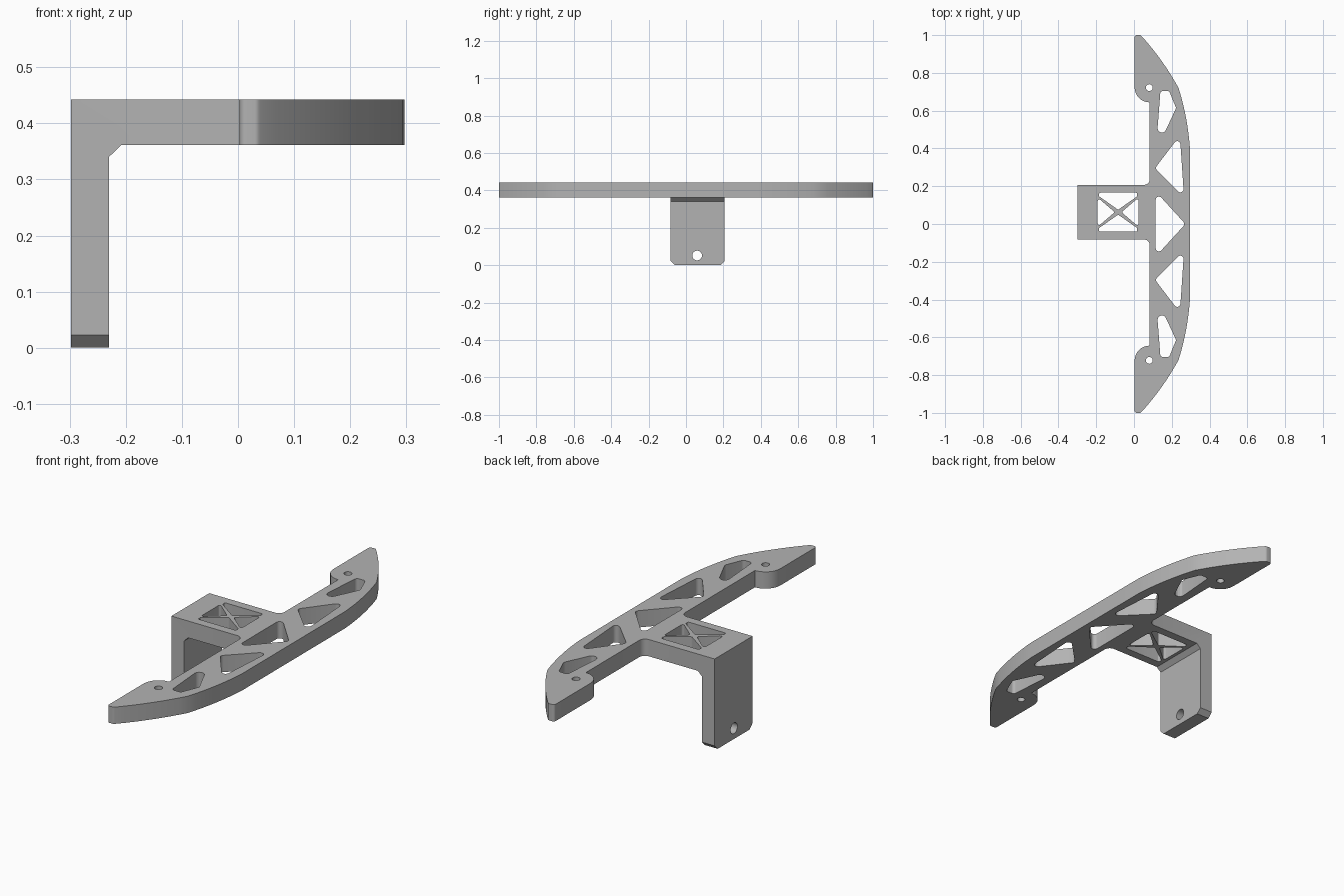
import bpy, bmesh, math
from mathutils import Vector

if "Cube" in bpy.data.objects:
    bpy.data.objects.remove(bpy.data.objects["Cube"])

grey = bpy.data.materials.new("plain grey")
grey.use_nodes = True
colour = (0.45, 0.45, 0.45, 1)
grey.diffuse_color = colour
grey.node_tree.nodes["Principled BSDF"].inputs["Base Color"].default_value = colour

BOTTOM, TOP = 0.361, 0.442          # plate heights
ARM_LOW, ARM_HIGH = -0.082, 0.207   # arm sides in y
ARM_MID = (ARM_LOW + ARM_HIGH) / 2
BACK, INNER = -0.298, -0.23         # leg faces in x


def rounded(corners, radius=None, steps=6):
    """Fillet a polygon; corners are (u, v) with a shared radius or (u, v, r)."""
    out = []
    for i, c in enumerate(corners):
        r = c[2] if len(c) > 2 else (radius or 0)
        p = Vector(c[:2])
        if not r:
            out.append(p)
            continue
        a = (Vector(corners[i - 1][:2]) - p).normalized()
        b = (Vector(corners[(i + 1) % len(corners)][:2]) - p).normalized()
        half = a.angle(b) / 2
        centre = p + (a + b).normalized() * (r / math.sin(half))
        start = p + a * (r / math.tan(half)) - centre
        end = p + b * (r / math.tan(half)) - centre
        sweep = math.pi - 2 * half
        for k in range(steps + 1):
            t = k / steps
            out.append(centre + (start * math.sin((1 - t) * sweep)
                                 + end * math.sin(t * sweep)) / math.sin(sweep))
    return out


def circle(u, v, r, n=24):
    return [Vector((u + r * math.cos(math.tau * k / n),
                    v + r * math.sin(math.tau * k / n))) for k in range(n)]


def bowed(p, q, bulge, n=8):
    """Points strictly between p and q on a shallow outward curve."""
    p, q = Vector(p), Vector(q)
    d = q - p
    side = Vector((-d.y, d.x)).normalized()
    return [tuple(p + d * (k / n) + side * bulge * 4 * (k / n) * (1 - k / n))
            for k in range(1, n)]


def flip(points):
    return [(p[0], -p[1], *p[2:]) for p in reversed(points)]


def prism(name, loops, place, depth):
    """Fill an outline with holes and extrude it."""
    bm = bmesh.new()
    for loop in loops:
        vs = [bm.verts.new(place(*p)) for p in loop]
        for i, v in enumerate(vs):
            bm.edges.new((vs[i - 1], v))
    bmesh.ops.triangle_fill(bm, edges=bm.edges[:], use_beauty=True)
    res = bmesh.ops.extrude_face_region(bm, geom=bm.faces[:])
    moved = [g for g in res["geom"] if isinstance(g, bmesh.types.BMVert)]
    bmesh.ops.translate(bm, verts=moved, vec=depth)
    bmesh.ops.recalc_face_normals(bm, faces=bm.faces[:])
    mesh = bpy.data.meshes.new(name)
    bm.to_mesh(mesh)
    bm.free()
    mesh.materials.append(grey)
    obj = bpy.data.objects.new(name, mesh)
    bpy.context.collection.objects.link(obj)
    return obj


# Outline of one wing, from the inner edge round the tip to the outer edge
shoulder, outer, tip = (0.236, 0.72), (0.297, 0.39), (0.04, 0.995)
wing = [(0.083, 0.644), (0.003, 0.644, 0.079), (0.003, 1.0, 0.012),
        (0.034, 1.0, 0.012), tip]
wing += bowed(tip, shoulder, 0.01) + [shoulder]
wing += bowed(shoulder, outer, 0.01) + [outer]
arm = [(0.083, ARM_LOW, 0.03), (BACK, ARM_LOW), (BACK, ARM_HIGH), (0.083, ARM_HIGH, 0.03)]
outline = rounded(wing + flip(wing) + arm)

# Lightening holes along the bow
holes = [rounded([(0.115, 0.172), (0.272, 0), (0.115, -0.172)], 0.017)]
middle = [(0.111, 0.295), (0.243, 0.468), (0.265, 0.14)]
end = [(0.14, 0.704, 0.015), (0.186, 0.704, 0.015), (0.223, 0.614, 0.015), (0.115, 0.382, 0.023)]
for side in (list, flip):
    holes += [rounded(side(middle), 0.017), rounded(side(end))]
for s in (1, -1):
    holes.append(circle(0.081, 0.722 * s, 0.018))

# Cross-braced window in the arm
cx = -0.084
for s in (1, -1):
    slot = [(-0.101, 0.103), (0.101, 0.103), (0.101, 0.084), (0, 0.013), (-0.101, 0.084)]
    wedge = [(0.108, 0.077), (0.108, -0.077), (0.018, 0)]
    holes.append(rounded([(cx + u, ARM_MID + v * s) for u, v in slot], 0.007))
    holes.append(rounded([(cx + u * s, ARM_MID + v) for u, v in wedge], 0.008))

frame = prism("bow_frame", [outline] + holes,
              lambda x, y: (x, y, BOTTOM), (0, 0, TOP - BOTTOM))

# Hanging leg with clipped lower corners and a bolt hole
c = 0.023
leg_outline = [(ARM_LOW, 0.4), (ARM_LOW, c), (ARM_LOW + c, 0),
               (ARM_HIGH - c, 0), (ARM_HIGH, c), (ARM_HIGH, 0.4)]
leg = prism("leg", [leg_outline, circle(ARM_MID - 0.003, 0.052, 0.026)],
            lambda y, z: (BACK, y, z), (INNER - BACK, 0, 0))

# Sloped strip in the inside corner
gusset = prism("gusset", [[(-0.25, 0.34), (INNER, 0.34), (-0.208, BOTTOM),
                           (-0.208, 0.38), (-0.25, 0.38)]],
               lambda x, z: (x, ARM_LOW, z), (0, ARM_HIGH - ARM_LOW, 0))

# Join into one solid bracket
bpy.context.view_layer.objects.active = frame
for part in (leg, gusset):
    mod = frame.modifiers.new("join", "BOOLEAN")
    mod.operation, mod.solver, mod.object = "UNION", "EXACT", part
    bpy.ops.object.modifier_apply(modifier=mod.name)
    bpy.data.objects.remove(part)

bpy.ops.object.select_all(action="DESELECT")
frame.select_set(True)
bpy.ops.object.shade_smooth_by_angle(angle=math.radians(25))
